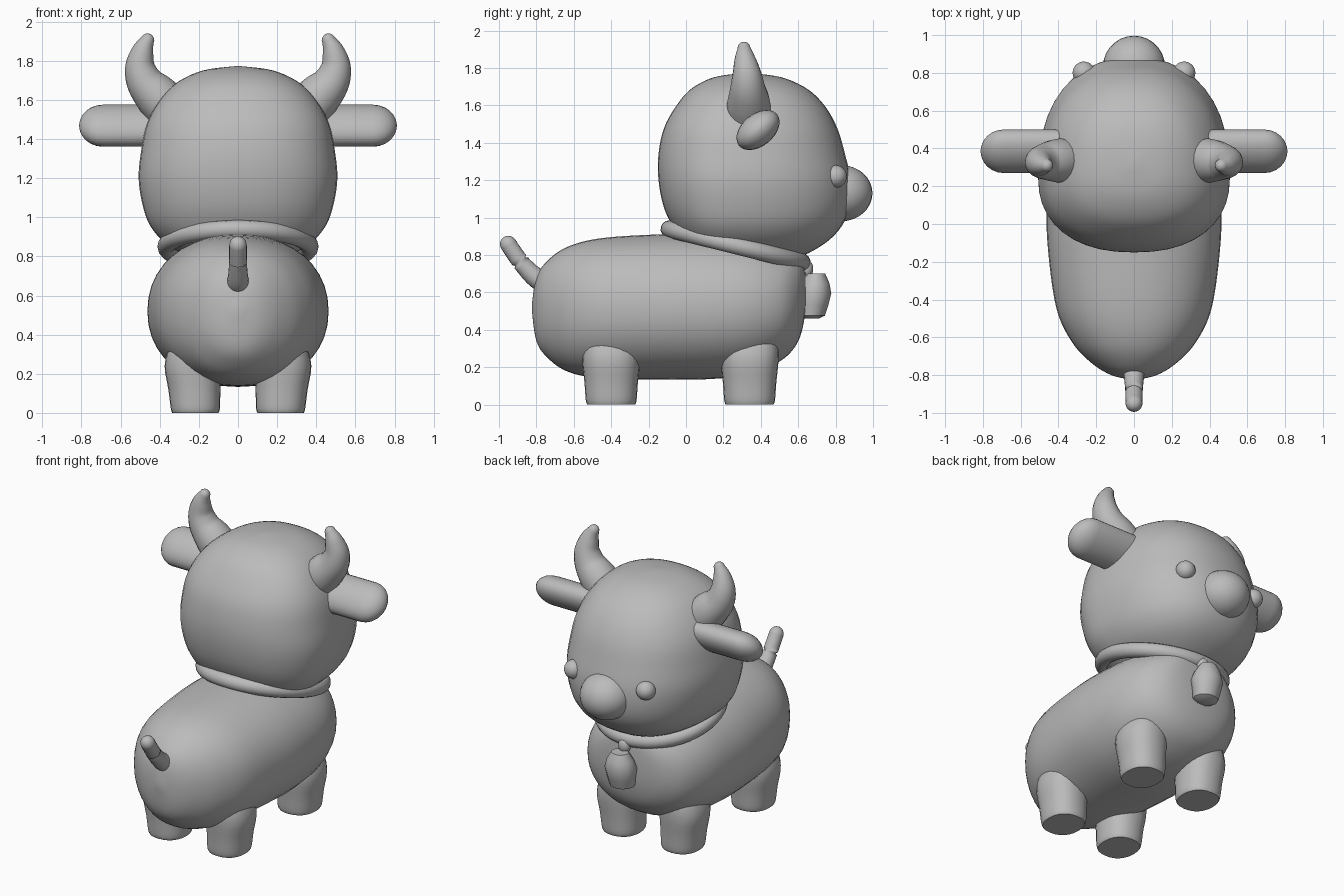
import bpy, math
from mathutils import Vector, Matrix

if "Cube" in bpy.data.objects:
    bpy.data.objects.remove(bpy.data.objects["Cube"])

grey = bpy.data.materials.new("plain grey")
grey.diffuse_color = (0.5, 0.5, 0.5, 1)
grey.use_nodes = True
grey.node_tree.nodes["Principled BSDF"].inputs["Base Color"].default_value = grey.diffuse_color


def spline(keys, steps=5):
    """Smoothly resample a list of equal-length tuples (Catmull-Rom)."""
    out = []
    for i in range(len(keys) - 1):
        a, b = keys[max(i - 1, 0)], keys[i]
        c, d = keys[i + 1], keys[min(i + 2, len(keys) - 1)]
        for s in range(steps):
            t = s / steps
            out.append(tuple(
                q + 0.5 * t * (r - p + t * (2*p - 5*q + 4*r - u + t * (3*(q - r) + u - p)))
                for p, q, r, u in zip(a, b, c, d)))
    return out + [tuple(keys[-1])]


def skin(name, rings, angle=50):
    """Join rings of points into a closed, smooth-shaded object."""
    n = len(rings[0])
    verts = [p for ring in rings for p in ring]
    faces = [list(range(n))[::-1], [len(verts) - n + k for k in range(n)]]
    for i in range(len(rings) - 1):
        for k in range(n):
            j = (k + 1) % n
            faces.append((i*n + k, i*n + j, (i+1)*n + j, (i+1)*n + k))
    me = bpy.data.meshes.new(name)
    me.from_pydata(verts, [], faces)
    me.materials.append(grey)
    ob = bpy.data.objects.new(name, me)
    bpy.context.collection.objects.link(ob)
    bpy.ops.object.select_all(action='DESELECT')
    bpy.context.view_layer.objects.active = ob
    ob.select_set(True)
    bpy.ops.object.mode_set(mode='EDIT')
    bpy.ops.mesh.select_all(action='SELECT')
    bpy.ops.mesh.normals_make_consistent(inside=False)
    bpy.ops.object.mode_set(mode='OBJECT')
    bpy.ops.object.shade_smooth_by_angle(angle=math.radians(angle))
    return ob


def egg(lo, mid, hi, hw, power, n=40):
    """Cross-section: half width hw, uneven extents lo..mid..hi."""
    pts = []
    for k in range(n):
        a = 2 * math.pi * k / n
        c, s = math.cos(a), math.sin(a)
        u = math.copysign(abs(c) ** (2 / power), c) * hw
        v = math.copysign(abs(s) ** (2 / power), s)
        pts.append((u, mid + v * ((hi - mid) if v > 0 else (mid - lo))))
    return pts


def tube(name, keys, n=20, steps=6):
    """Round tube through (x, y, z, radius) keys with a rounded tip."""
    path = spline(keys, steps)
    pts = [Vector(p[:3]) for p in path]
    rad = [p[3] for p in path]
    end = (pts[-1] - pts[-2]).normalized()
    r0, p0 = rad[-1], pts[-1]
    for a in (25, 50, 70, 85):
        pts.append(p0 + end * r0 * math.sin(math.radians(a)))
        rad.append(r0 * math.cos(math.radians(a)))
    rings = []
    for i, p in enumerate(pts):
        d = (pts[min(i + 1, len(pts) - 1)] - pts[max(i - 1, 0)]).normalized()
        u = d.cross(Vector((0, 1, 0) if abs(d.y) < 0.6 else (1, 0, 0))).normalized()
        w = d.cross(u)
        rings.append([p + rad[i] * (u * math.cos(2*math.pi*k/n) + w * math.sin(2*math.pi*k/n))
                      for k in range(n)])
    return skin(name, rings)


def ball(name, centre, radii):
    rings = [[(centre[0] + radii[0] * math.sin(b) * math.cos(a),
               centre[1] + radii[1] * math.sin(b) * math.sin(a),
               centre[2] + radii[2] * math.cos(b))
              for a in (2 * math.pi * k / 28 for k in range(28))]
             for b in (math.pi * (i + 0.1) / 16.2 for i in range(17))]
    return skin(name, rings)


# body: sections along y as (y, bottom, middle, top, half width)
body = [(-.824, .50, .52, .54, .02), (-.80, .34, .52, .68, .12), (-.74, .25, .52, .77, .22),
        (-.63, .175, .52, .845, .325), (-.45, .14, .52, .89, .41), (-.14, .135, .52, .91, .455),
        (.10, .135, .52, .91, .462), (.33, .16, .53, .89, .44), (.50, .23, .54, .85, .375),
        (.59, .32, .56, .82, .28), (.63, .44, .60, .77, .17), (.642, .57, .60, .63, .03)]
skin("body", [[(x, s[0], z) for x, z in egg(s[1], s[2], s[3], s[4], 2.15)]
              for s in spline(body)])

# head: sections along z as (z, back, middle, front, half width)
head = [(.76, .20, .30, .48, .08), (.785, .08, .29, .60, .22), (.86, -.01, .27, .74, .36),
        (.95, -.07, .25, .83, .445), (1.06, -.12, .25, .875, .487), (1.20, -.147, .25, .88, .508),
        (1.34, -.147, .25, .85, .495), (1.48, -.117, .25, .808, .465), (1.60, -.05, .26, .74, .40),
        (1.69, .03, .29, .645, .31), (1.75, .15, .31, .51, .18), (1.772, .30, .32, .35, .02)]
skin("head", [[(x, y, s[0]) for x, y in egg(s[1], s[2], s[3], s[4], 2.3)]
              for s in spline(head)])

# snout
ball("snout", (0, .83, 1.13), (.165, .167, .15))

# collar ring, tilted down toward the chest
tilt = Matrix.Translation((0, .265, .85)) @ Matrix.Rotation(math.radians(-14), 4, 'X')
bpy.ops.mesh.primitive_torus_add(major_radius=.365, minor_radius=.047,
                                 major_segments=48, minor_segments=14)
collar = bpy.context.object
collar.name = "collar"
collar.matrix_world = tilt
collar.data.materials.append(grey)
bpy.ops.object.shade_smooth()

# bell and its hanger
bell = [(.46, .665, .05), (.475, .67, .08), (.53, .68, .09), (.595, .685, .102),
        (.65, .69, .085), (.70, .695, .055)]
skin("bell", [[(r * math.cos(math.pi * k / 6), y + .9 * r * math.sin(math.pi * k / 6), z)
               for k in range(12)] for z, y, r in bell], 40)
ball("bell_hanger", (0, .645, .725), (.04, .035, .05))

# tail
tube("tail", [(0, -.70, .64, .06), (0, -.79, .67, .055), (0, -.87, .745, .047),
              (0, -.925, .82, .045), (0, -.95, .858, .045)])

# paired parts
for side, sx in (("right", 1), ("left", -1)):
    # horns
    tube("horn_" + side, [(sx*.33, .335, 1.53, .12), (sx*.41, .335, 1.615, .115),
                          (sx*.475, .33, 1.69, .095), (sx*.50, .325, 1.77, .077),
                          (sx*.487, .315, 1.85, .056), (sx*.463, .31, 1.905, .035)])
    # ears: tilted oval section with a rounded end
    a0 = math.radians(40)
    ear = [(.38, 1), (.55, 1), (.69, 1)] + [
        (.69 + .122 * math.sin(math.radians(a)), math.cos(math.radians(a)))
        for a in (15, 30, 45, 60, 75, 87)]
    rings = []
    for x, f in ear:
        ring = []
        for k in range(28):
            t = 2 * math.pi * k / 28
            u, v = .132 * f * math.cos(t), .086 * f * math.sin(t)
            ring.append((sx * x, .385 + u * math.cos(a0) - v * math.sin(a0),
                         1.468 + u * math.sin(a0) + v * math.cos(a0)))
        rings.append(ring)
    skin("ear_" + side, rings)
    # eyes
    ball("eye_" + side, (sx * .265, .80, 1.22), (.06, .06, .06))
    # legs: tapered, flat feet, (z, half width, half depth, outward shift)
    leg = [(0, .118, .128, 0), (.025, .126, .136, 0), (.12, .133, .143, .005),
           (.24, .145, .155, .012), (.34, .13, .15, .0), (.42, .09, .12, -.02)]
    for place, y0 in (("front", .34), ("back", -.40)):
        skin(place + "_leg_" + side,
             [[(sx * (.218 + s[3]) + x, y0 + y, s[0]) for x, y in
               egg(-s[2], 0, s[2], s[1], 2.3, 24)] for s in spline(leg, 3)])
